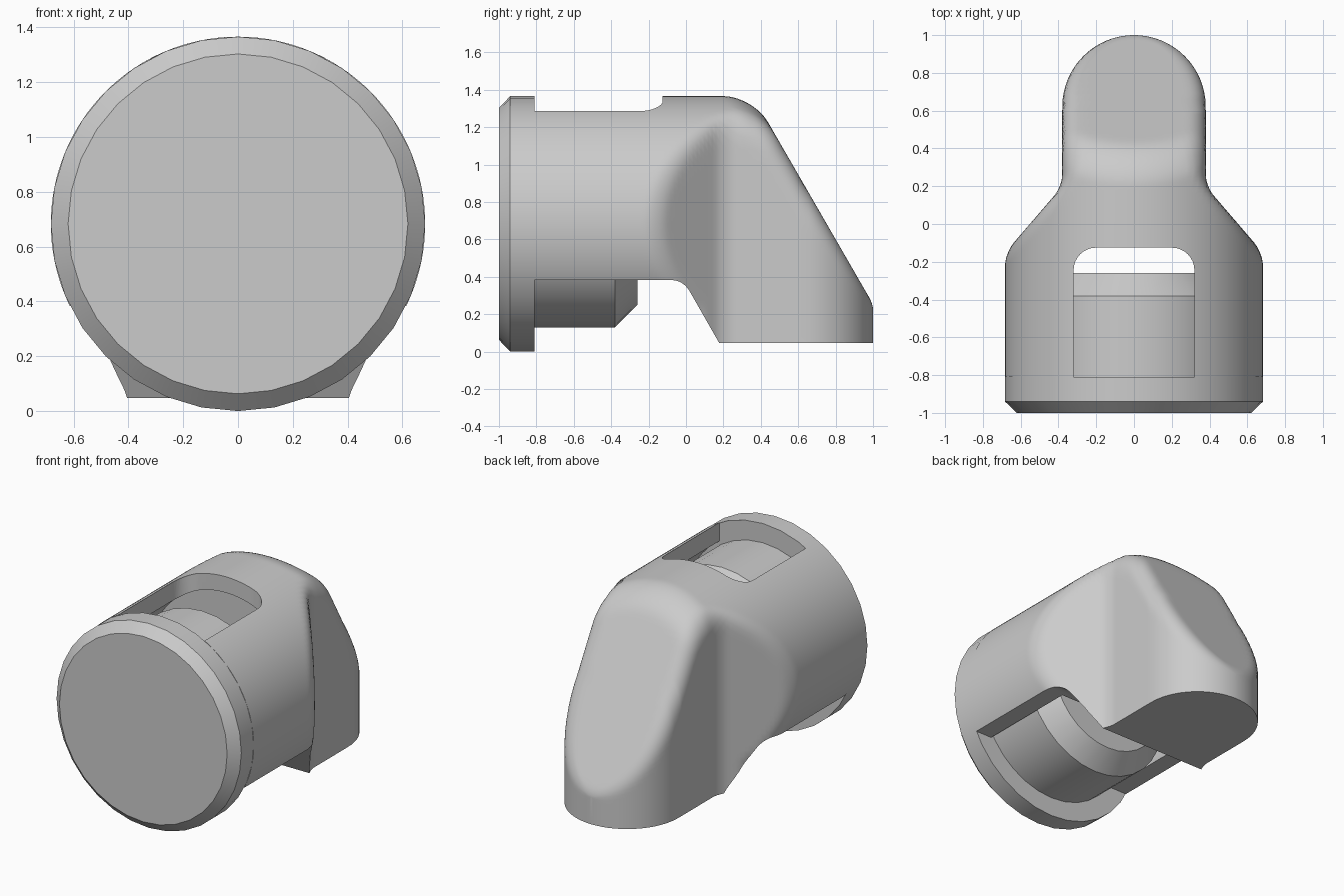
import bpy, bmesh
from math import sin, cos, pi, hypot

old = bpy.data.objects.get("Cube")
if old:
    bpy.data.objects.remove(old, do_unlink=True)

R = 0.683           # barrel radius, also the height of its axis
FLANGE_Y = -0.81    # back of the front flange
TAIL_R, TAIL_Y = 0.38, 0.62

grey = bpy.data.materials.new("plain_grey")
grey.use_nodes = True
COLOUR = (0.6, 0.6, 0.6, 1)
grey.diffuse_color = COLOUR
grey.node_tree.nodes["Principled BSDF"].inputs["Base Color"].default_value = COLOUR


def loft(name, rings):
    """Closed solid through equal-sized rings of points."""
    bm = bmesh.new()
    loops = [[bm.verts.new(p) for p in ring] for ring in rings]
    n = len(loops[0])
    for a, b in zip(loops, loops[1:]):
        for i in range(n):
            j = (i + 1) % n
            bm.faces.new((a[i], a[j], b[j], b[i]))
    bm.faces.new(loops[0])
    bm.faces.new(loops[-1])
    bmesh.ops.recalc_face_normals(bm, faces=bm.faces)
    mesh = bpy.data.meshes.new(name)
    bm.to_mesh(mesh)
    bm.free()
    mesh.materials.append(grey)
    ob = bpy.data.objects.new(name, mesh)
    bpy.context.collection.objects.link(ob)
    return ob


def turned(name, profile, sides=32):
    """Solid of revolution about the barrel axis, profile of (radius, y)."""
    angles = [2 * pi * i / sides for i in range(sides)]
    return loft(name, [[(r * sin(a), y, R + r * cos(a)) for a in angles]
                       for r, y in profile])


def select_only(ob):
    bpy.ops.object.select_all(action='DESELECT')
    ob.select_set(True)
    bpy.context.view_layer.objects.active = ob


def cut(ob, cutter):
    mod = ob.modifiers.new("cut", 'BOOLEAN')
    mod.operation = 'DIFFERENCE'
    mod.solver = 'EXACT'
    mod.object = cutter
    select_only(ob)
    bpy.ops.object.modifier_apply(modifier=mod.name)
    bpy.data.objects.remove(cutter, do_unlink=True)


def round_max(a, b, r):
    """Intersection of two distances with a rounded edge."""
    return min(max(a, b), -r) + hypot(max(a + r, 0), max(b + r, 0))


def mix(a, b, t):
    return a + (b - a) * min(max(t, 0), 1)


def body_distance(x, y, z):
    """Barrel and foot, narrowed to a round tail and sloped off at the back."""
    x = abs(x)
    barrel = hypot(x, z - R) - R
    if y >= 0:
        barrel = min(barrel, max(x - 0.5, z - R, -0.1 - z))
    shoulder = 0.759 * (x - TAIL_R) + 0.651 * (y - 0.2)
    tail = hypot(x, max(y - TAIL_Y, 0)) - TAIL_R
    plan = -round_max(-shoulder, -tail, 0.04)
    slope = 0.866 * (y - 0.358) + 0.5 * (z - 2 * R)
    edge = mix(0.045, 0.1, (y - 0.15) / 0.2)
    edge = mix(edge, 0.015, (y - TAIL_Y) / 0.38)
    return round_max(round_max(barrel, slope, 0.137), plan, edge)


def body_ring(y, sides=128):
    """Outline of the body at one station, found outwards from its middle."""
    zc = mix(R, 0.12, y)
    w = (max(TAIL_R ** 2 - max(y - TAIL_Y, 0) ** 2, 0)) ** 0.5
    ring = []
    for i in range(sides):
        a = 2 * pi * i / sides
        dx = mix(0.5, w, (y - 0.3) * 3) * sin(a)
        dz = 0.5 * cos(a)
        lo, hi = 0.0, 5.0
        for _ in range(24):
            t = (lo + hi) / 2
            if body_distance(dx * t, y, zc + dz * t) < 0:
                lo = t
            else:
                hi = t
        ring.append((dx * lo, y, zc + dz * lo))
    return ring


# Main body: stations packed along the shoulder and around the tail
stations = [FLANGE_Y, -0.5, -0.3]
stations += [-0.26 + 0.02 * i for i in range(44)]
stations += [TAIL_Y + 0.3799 * sin(pi / 2 * i / 16) for i in range(1, 17)]
body = loft("body", [body_ring(y) for y in stations])

# Hollow bore behind the flange
cut(body, turned("bore_cutter", [(0.577, -0.9), (0.577, -0.115)], 64))

# Open underside with a filleted slope and flat foot
fillet = [((1 - t) ** 2 * -0.085 + 2 * t * (1 - t) * -0.015 + t * t * 0.02,
           (1 - t) ** 2 * 0.383 + 2 * t * (1 - t) * 0.383 + t * t * 0.322)
          for t in (i / 8 for i in range(9))]
under = [(-0.9, 0.383)] + fillet + [(0.177, 0.047), (1.2, 0.047),
                                    (1.2, -0.4), (-0.9, -0.4)]
cut(body, loft("under_cutter", [[(x, y, z) for y, z in under] for x in (-1, 1)]))

# Window in the top with two round corners
corner = [(0.2 + 0.12 * cos(pi / 2 * i / 8), -0.245 + 0.12 * sin(pi / 2 * i / 8))
          for i in range(9)]
window = [(0.32, -0.9)] + corner
window += [(-x, y) for x, y in reversed(window)]
cut(body, loft("window_cutter", [[(x, y, z) for x, y in window] for z in (0.8, 1.6)]))

# Front flange and inner core, both chamfered
flange = turned("front_flange", [(0.62, -1), (R, -0.94), (R, FLANGE_Y)])
core = turned("inner_core", [(0.554, -0.82), (0.554, -0.38), (0.434, -0.26)])

for ob in (body, flange, core):
    select_only(ob)
    bpy.ops.object.shade_smooth_by_angle(angle=pi / 6)
